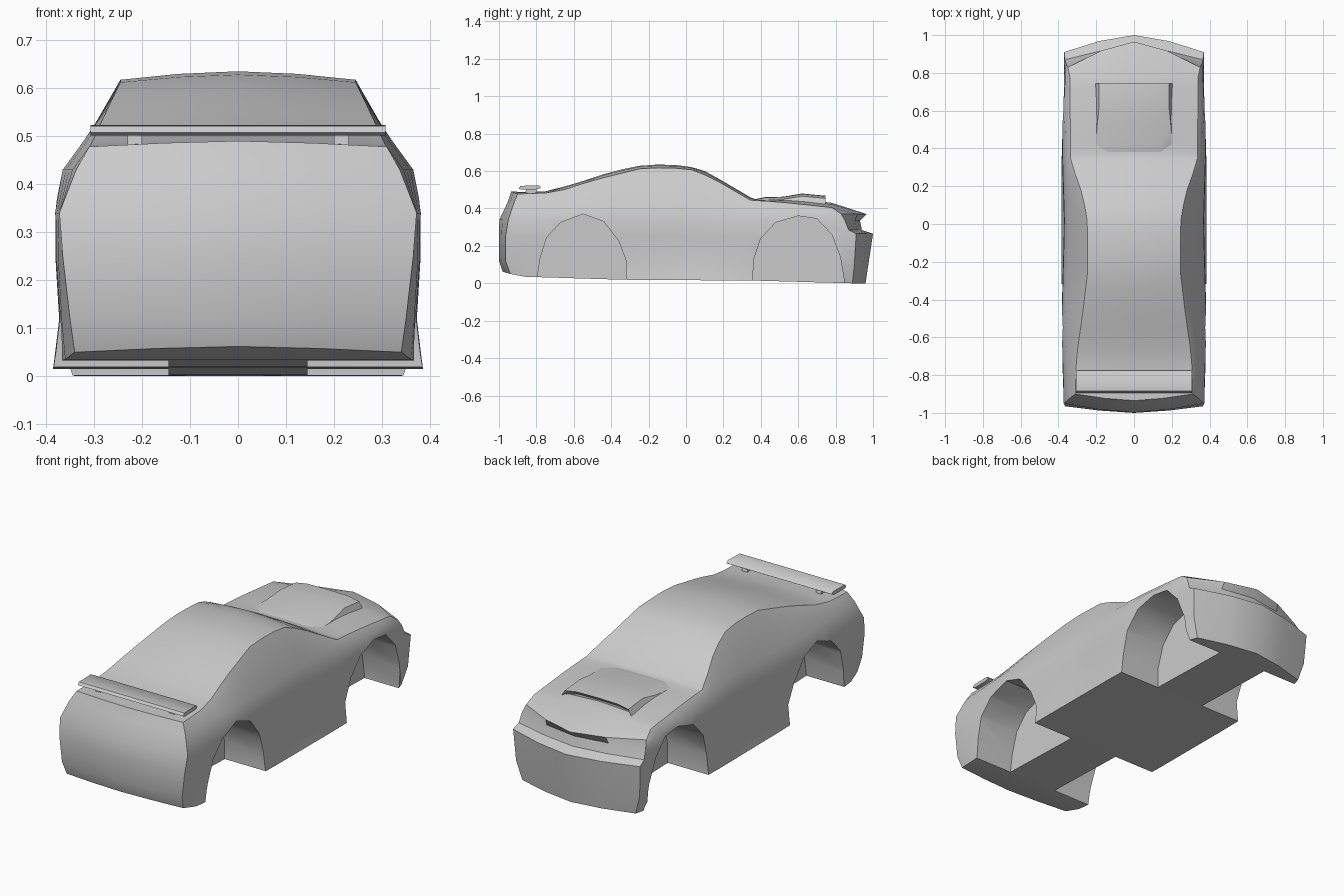
import bpy, bmesh, math
from mathutils import Vector

if "Cube" in bpy.data.objects:
    bpy.data.objects.remove(bpy.data.objects["Cube"])


def lerp(table, y):
    """Piecewise-linear lookup of a value along the car's length."""
    if y <= table[0][0]:
        return table[0][1]
    for (a, u), (b, v) in zip(table, table[1:]):
        if y <= b:
            return u + (v - u) * (y - a) / (b - a)
    return table[-1][1]


def finish(name, bm, angle=35):
    bmesh.ops.remove_doubles(bm, verts=bm.verts, dist=0.0005)
    bmesh.ops.recalc_face_normals(bm, faces=bm.faces)
    mesh = bpy.data.meshes.new(name)
    bm.to_mesh(mesh)
    bm.free()
    ob = bpy.data.objects.new(name, mesh)
    bpy.context.collection.objects.link(ob)
    smooth(ob, angle)
    return ob


def smooth(ob, angle):
    bpy.ops.object.select_all(action='DESELECT')
    ob.select_set(True)
    bpy.context.view_layer.objects.active = ob
    bpy.ops.object.shade_smooth_by_angle(angle=math.radians(angle))


def grid(bm, rows):
    """Skin a grid of points, on both sides of x = 0."""
    for s in (1, -1):
        vs = [[bm.verts.new((p[0] * s, p[1], p[2])) for p in r] for r in rows]
        for a, b in zip(vs, vs[1:]):
            for i in range(len(a) - 1):
                bm.faces.new((a[i], a[i + 1], b[i + 1], b[i]))


def prism(bm, profile, x0, x1):
    """Extrude a (y, z) outline from x0 to x1."""
    a = [bm.verts.new((x0, y, z)) for y, z in profile]
    b = [bm.verts.new((x1, y, z)) for y, z in profile]
    bm.faces.new(a)
    bm.faces.new(b[::-1])
    for i in range(len(a)):
        j = (i + 1) % len(a)
        bm.faces.new((a[i], b[i], b[j], a[j]))


# Lines running along the body: values against y
TOP = [(-.88, .488), (-.75, .492), (-.6, .53), (-.4, .597), (-.25, .628), (-.15, .635),
       (0, .63), (.1, .6), (.2, .545), (.36, .45), (.6, .452), (.78, .43)]
RAIL_X = [(-.88, .31), (-.7, .305), (-.5, .275), (-.25, .245), (0, .245), (.15, .27), (.33, .335), (.78, .34)]
RAIL_Z = [(-.88, .478), (-.7, .485), (-.5, .55), (-.25, .612), (-.1, .62), (.05, .605),
          (.2, .53), (.34, .445), (.5, .435), (.78, .405)]
SHOULDER_X = [(-.86, .345), (-.55, .365), (-.2, .35), (.2, .35), (.6, .37), (.78, .365)]
SHOULDER_Z = [(-.86, .43), (.2, .43), (.33, .42), (.5, .40), (.78, .37)]
WAIST_X = [(-.86, .375), (-.55, .385), (0, .37), (.35, .38), (.6, .382), (.78, .37)]
WAIST_Z = [(-.3, .34), (.5, .34), (.78, .30)]
SILL_X = [(-.86, .36), (-.7, .375), (-.3, .385), (.3, .385), (.78, .365)]
SILL_Z = [(-.86, .035), (-.3, .018), (.35, .015), (.78, .003)]


def section(y):
    sx, sz = lerp(SILL_X, y), lerp(SILL_Z, y)
    wx = lerp(WAIST_X, y)
    rx, rz, t = lerp(RAIL_X, y), lerp(RAIL_Z, y), lerp(TOP, y)
    pts = [(0, sz), (sx / 2, sz), (sx, sz), (wx * .98, .12), (wx, .25), (wx - .002, lerp(WAIST_Z, y)),
           (lerp(SHOULDER_X, y), lerp(SHOULDER_Z, y)), (rx, rz), (rx / 2, rz + .7 * (t - rz)), (0, t)]
    return [(x, y, z) for x, z in pts]


def end_row(z, x, y_side, y_mid, crown=0):
    """One level of a bowed nose or tail panel, from the centre outward."""
    return [(x * t, y_side + (y_mid - y_side) * (1 - t ** 1.5), z + crown * (1 - t ** 1.5))
            for t in (0, .5, 1)]


tail = [end_row(*r) for r in (
    (.05, .34, -.94, -.98, .012), (.12, .35, -.965, -1.0), (.25, .365, -.965, -1.0),
    (.34, .372, -.95, -.998), (.43, .337, -.92, -.955), (.478, .31, -.90, -.935, .012))]
nose = [end_row(*r) for r in (
    (0, .33, .89, .96), (.1, .36, .90, .975), (.265, .37, .91, 1.0),
    (.285, .365, .87, .94), (.335, .36, .85, .93), (.37, .35, .83, .965))]


def end_ring(rows):
    return rows[0][:2] + [r[2] for r in rows] + rows[-1][1::-1]


# Body shell
bm = bmesh.new()
stations = [-.86, -.75, -.65, -.55, -.45, -.35, -.25, -.15, -.05, .03, .1, .18, .26, .345,
            .37, .45, .55, .65, .72, .78]
grid(bm, [end_ring(tail)] + [section(y) for y in stations] + [end_ring(nose)])
grid(bm, tail)
grid(bm, nose)
body = finish("car_body", bm)

# Wheel wells cut into each side
rear_arch = [(-.80, -.1), (-.795, .03), (-.78, .13), (-.745, .245), (-.67, .325), (-.55, .37),
             (-.44, .33), (-.36, .225), (-.32, .12), (-.315, -.1)]
front_arch = [(.358, -.1), (.36, .12), (.40, .24), (.48, .325), (.60, .36), (.70, .345),
              (.78, .26), (.825, .14), (.845, .02), (.847, -.1)]
for arch in (rear_arch, front_arch):
    for s in (1, -1):
        bm = bmesh.new()
        prism(bm, arch, s * .145, s * .5)
        cutter = finish("wheel_well_cutter", bm)
        cutter.hide_render = True
        mod = body.modifiers.new("wheel_well", 'BOOLEAN')
        mod.operation, mod.solver, mod.object = 'DIFFERENCE', 'EXACT', cutter
        bpy.context.view_layer.objects.active = body
        bpy.ops.object.modifier_move_to_index(modifier=mod.name, index=0)
        bpy.ops.object.modifier_apply(modifier=mod.name)
        bpy.data.objects.remove(cutter)
smooth(body, 35)

# Hood scoop
bm = bmesh.new()
crest = [(.38, .452, .20), (.42, .46, .20), (.52, .463, .195), (.62, .48, .185), (.745, .468, .185), (.72, .445, .18), (.72, .42, .18)]
grid(bm, [[(0, y, z), (w * .65, y, z - .002), (w, y, z - .014), (w + .02, y, .42)]
          for y, z, w in crest])
finish("hood_scoop", bm, 40)

# Rear wing and its two posts
bm = bmesh.new()
prism(bm, [(-.895, .508), (-.885, .521), (-.785, .523), (-.775, .512), (-.79, .503), (-.88, .501)], -.307, .307)
finish("rear_wing", bm, 50)
for s in (1, -1):
    bm = bmesh.new()
    prism(bm, [(-.86, .47), (-.855, .506), (-.80, .506), (-.79, .47)], s * .20, s * .23)
    finish("wing_post", bm)
